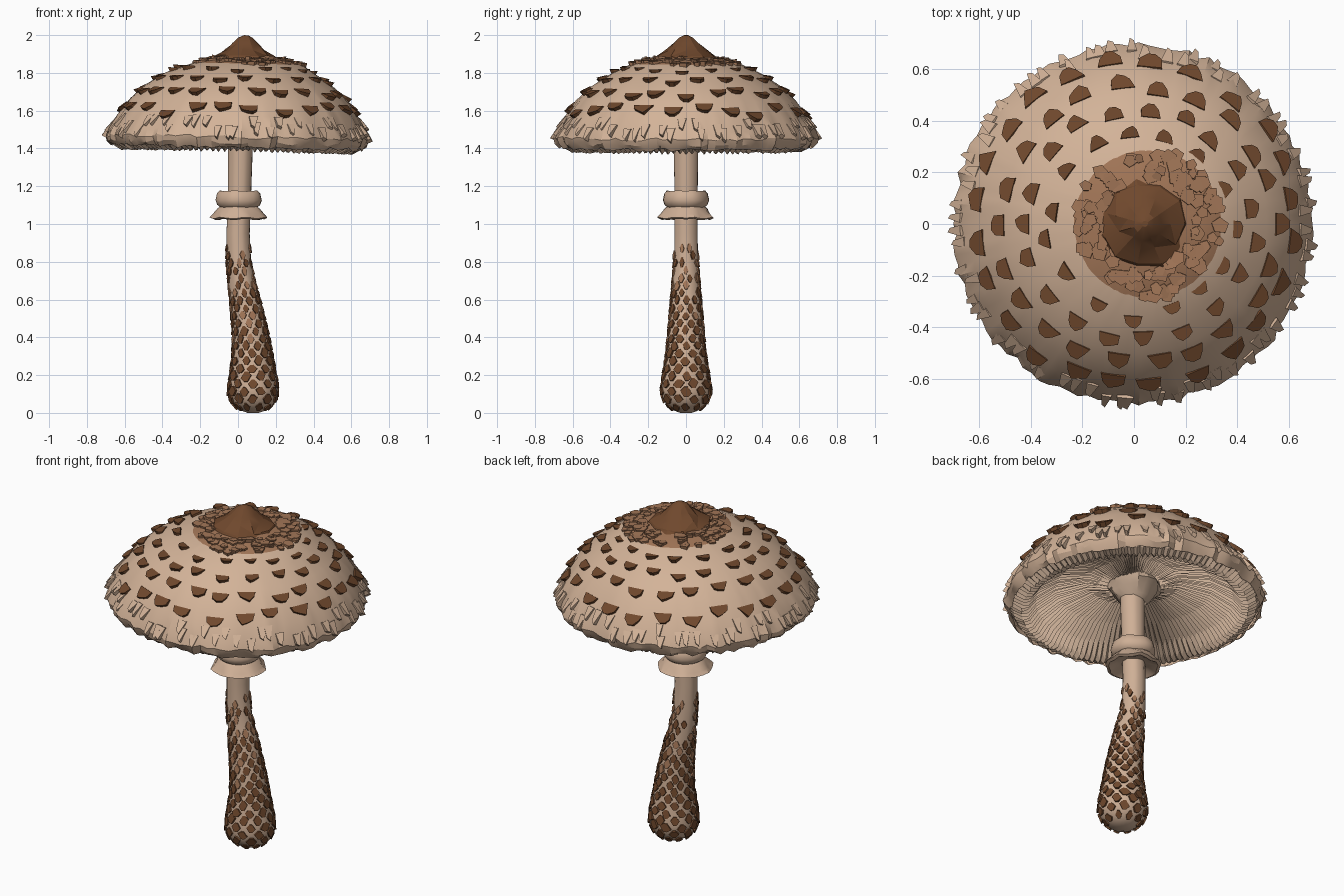
import bpy, bmesh, math, random
from mathutils import Matrix, Vector

random.seed(7)
TAU = 2 * math.pi
if "Cube" in bpy.data.objects:
    bpy.data.objects.remove(bpy.data.objects["Cube"], do_unlink=True)


def material(name, rgb):
    m = bpy.data.materials.new(name)
    m.use_nodes = True
    m.diffuse_color = (*rgb, 1)
    bsdf = m.node_tree.nodes["Principled BSDF"]
    bsdf.inputs["Base Color"].default_value = (*rgb, 1)
    bsdf.inputs["Roughness"].default_value = 0.9
    return m


TAN = material("cap tan", (0.65, 0.45, 0.315))
STEM = material("stem tan", (0.62, 0.43, 0.305))
GILL = material("gill beige", (0.60, 0.43, 0.31))
PATCH = material("patch brown", (0.36, 0.18, 0.095))
DARK = material("scale brown", (0.16, 0.065, 0.026))

# Lean and tilt shared by every part of the cap
LEAN = Matrix.Identity(4)
LEAN[0][2] = 0.04
CAP = (Matrix.Translation((0, 0, 1.5)) @ Matrix.Rotation(math.radians(1.2), 4, "Y")
       @ LEAN @ Matrix.Translation((0, 0, -1.5)))


def finish(name, bm, mats, angle=None, matrix=None):
    bmesh.ops.recalc_face_normals(bm, faces=bm.faces)
    if matrix:
        bm.transform(matrix)
    mesh = bpy.data.meshes.new(name)
    bm.to_mesh(mesh)
    bm.free()
    for m in mats:
        mesh.materials.append(m)
    ob = bpy.data.objects.new(name, mesh)
    bpy.context.collection.objects.link(ob)
    if angle:
        bpy.ops.object.select_all(action="DESELECT")
        ob.select_set(True)
        bpy.context.view_layer.objects.active = ob
        bpy.ops.object.shade_smooth_by_angle(angle=math.radians(angle))
    return ob


def lathe(profile, n, move, cap_start=False, cap_end=False):
    """Revolve (r, z) points; move(row, column, r, z) returns r, z and a sideways offset."""
    bm = bmesh.new()
    rows = []
    for i, (r, z) in enumerate(profile):
        row = []
        for j in range(n):
            rr, zz, cx = move(i, j, r, z)
            a = TAU * j / n
            row.append(bm.verts.new((cx + rr * math.cos(a), rr * math.sin(a), zz)))
        rows.append(row)
    for a, b in zip(rows, rows[1:]):
        for j in range(n):
            k = (j + 1) % n
            bm.faces.new((a[j], a[k], b[k], b[j]))
    if cap_start:
        bm.faces.new(rows[0])
    if cap_end:
        bm.faces.new(rows[-1])
    return bm


def lerp_table(table, t):
    """Interpolate rows of a table keyed by rising first column."""
    for a, b in zip(table, table[1:]):
        if t <= b[0]:
            break
    f = (t - a[0]) / (b[0] - a[0])
    return [p + (q - p) * f for p, q in zip(a, b)]


def flake(bm, origin, down, normal, outline, lift, mat=0, rise=0.004):
    """Shingle: outline is (side, down) points; the lower end is lifted off the surface."""
    side = normal.cross(down)
    lo = min(p[1] for p in outline)
    hi = max(p[1] for p in outline)
    base, top = [], []
    for u, v in outline:
        p = origin + side * u + down * v
        h = rise + lift * (v - lo) / (hi - lo)
        base.append(bm.verts.new(p - normal * 0.012))
        top.append(bm.verts.new(p + normal * h))
    faces = [bm.faces.new(top), bm.faces.new(base[::-1])]
    n = len(top)
    for i in range(n):
        k = (i + 1) % n
        faces.append(bm.faces.new((base[i], base[k], top[k], top[i])))
    for f in faces:
        f.material_index = mat


def rough(v):
    return v * random.uniform(0.85, 1.15)


# Cap skin, wrinkled into radial folds towards the rim
SKIN = [(0.02, 1.895), (0.1, 1.89), (0.2, 1.873), (0.285, 1.85), (0.4, 1.795), (0.5, 1.73),
        (0.58, 1.655), (0.64, 1.57), (0.682, 1.5), (0.697, 1.46), (0.688, 1.43), (0.665, 1.405)]
RIM = SKIN[:10]
COLUMNS = 110
PATCH_SHIFT = 0.032
folds = [random.uniform(-1, 1) for _ in range(COLUMNS)]


def skin_move(i, j, r, z):
    r += folds[j] * (0, 0, 0, 0, 0, 0.001, 0.003, 0.006, 0.01, 0.012, 0.014, 0.01)[i]
    r += random.uniform(-0.002, 0.002)
    if i > 8:
        z += random.uniform(-0.01, 0.01)
    return r, z, PATCH_SHIFT if i < 4 else 0


bm = lathe(SKIN, COLUMNS, skin_move, cap_start=True)
for f in bm.faces:
    c = f.calc_center_median()
    f.material_index = int(math.hypot(c.x - PATCH_SHIFT, c.y) < 0.285)
finish("cap_skin", bm, [TAN, PATCH], 24, CAP)


def on_cap(r, a):
    """Point, downhill direction and normal on the cap."""
    z0, z1 = lerp_table(RIM, r - 0.01)[1], lerp_table(RIM, r + 0.01)[1]
    radial = Vector((math.cos(a), math.sin(a), 0))
    down = (radial * 0.02 + Vector((0, 0, z1 - z0))).normalized()
    normal = Vector((-down.z * radial.x, -down.z * radial.y, math.hypot(down.x, down.y)))
    return radial * r + Vector((0, 0, (z0 + z1) / 2)), down, normal


# Half-moon scales in staggered rings
bm = bmesh.new()
for row, (r, count, w, h) in enumerate([(0.36, 15, 0.036, 0.04), (0.445, 19, 0.04, 0.048),
                                        (0.538, 22, 0.046, 0.054), (0.62, 24, 0.049, 0.058)]):
    for j in range(count):
        a = TAU * (j + 0.5 * (row % 2) + random.uniform(-0.17, 0.17)) / count
        p, down, normal = on_cap(r + random.uniform(-0.02, 0.02), a)
        arc = [(rough(w) * math.cos(t * math.pi / 5), rough(h) * math.sin(t * math.pi / 5) - h / 2)
               for t in range(6)]
        flake(bm, p, down, normal, arc, 0.02)
finish("cap_scales", bm, [DARK], matrix=CAP)

# Crumbled chips around the centre
bm = bmesh.new()
for j in range(115):
    p, down, normal = on_cap(random.uniform(0.17, 0.285), random.uniform(0, TAU))
    p.x += PATCH_SHIFT
    s = random.uniform(0.018, 0.034)
    ring = [(rough(s) * math.cos(t * TAU / 5), rough(s) * math.sin(t * TAU / 5)) for t in range(5)]
    flake(bm, p, down, normal, ring, random.uniform(0.005, 0.018))
finish("crown_chips", bm, [PATCH], matrix=CAP)

# Torn shreds hanging along the rim
bm = bmesh.new()
for j in range(70):
    p, down, normal = on_cap(random.choice((0.655, 0.675, 0.684)), TAU * (j + random.random()) / 70)
    w, h = rough(0.022), rough(0.03)
    flake(bm, p, down, normal, [(w, -h), (-w, -h), (-w * 0.6, h), (w * 0.2, h * 1.5)], 0.014)
finish("rim_shreds", bm, [TAN], matrix=CAP)

# Pointed crown
CROWN = [(0.18, 1.868), (0.158, 1.892), (0.108, 1.922), (0.07, 1.957), (0.04, 1.986), (0.012, 2.0)]
bm = lathe(CROWN, 11, lambda i, j, r, z: (r * random.uniform(0.92, 1.08), z, 0.012), cap_end=True)
bmesh.ops.triangulate(bm, faces=bm.faces)
finish("crown", bm, [DARK], 18, CAP)

# Pleated gills: a sloping outer band, then a deep hollow, alternating crest and valley
GILLS = [(0.67, 1.43), (0.655, 1.408), (0.61, 1.383), (0.575, 1.39), (0.53, 1.445),
         (0.42, 1.515), (0.25, 1.555), (0.14, 1.53)]


def gill_move(i, j, r, z):
    depth = (0.006, 0.014, 0.018, 0.035, 0.045, 0.045, 0.03, 0.006)[i]
    return r, z + depth * (j % 2) + random.uniform(-0.005, 0.005), 0


finish("gills", lathe(GILLS, 240, gill_move), [GILL], matrix=CAP)

# Ragged collar where the gills meet the stem
COLLAR = [(0.145, 1.56), (0.14, 1.515), (0.115, 1.49), (0.088, 1.45), (0.06, 1.425)]
finish("gill_collar", lathe(COLLAR, 18, lambda i, j, r, z: (rough(r) if i < 3 else r, z, 0)),
       [GILL], 30, CAP)

# Stem: height, sideways offset, radius
AXIS = [(0.0, 0.08, 0.03), (0.012, 0.08, 0.065), (0.04, 0.08, 0.104), (0.08, 0.08, 0.127),
        (0.12, 0.08, 0.134), (0.18, 0.08, 0.126), (0.3, 0.077, 0.107), (0.4, 0.069, 0.097),
        (0.5, 0.054, 0.088), (0.6, 0.037, 0.08), (0.7, 0.018, 0.071), (0.8, 0.004, 0.065),
        (0.95, 0.0, 0.062), (1.2, 0.008, 0.063), (1.4, 0.012, 0.066), (1.56, 0.012, 0.07)]


def stem_move(i, j, r, z):
    return r * (1 + 0.025 * math.sin(j * 2.4)), z, AXIS[i][1]


bm = lathe([(r, z) for z, x, r in AXIS], 20, stem_move, True, True)
finish("stem", bm, [STEM], 35)


def on_stem(z, a):
    _, x, r = lerp_table(AXIS, z)
    lower, upper = lerp_table(AXIS, max(z - 0.015, 0.001)), lerp_table(AXIS, z + 0.015)
    radial = Vector((math.cos(a), math.sin(a), 0))
    p = Vector((x, 0, z)) + radial * r
    up = (Vector((upper[1] - lower[1], 0, upper[0] - lower[0]))
          + radial * (upper[2] - lower[2])).normalized()
    return p, -up, (radial - up * radial.dot(up)).normalized(), r


# Lattice of diamond scales, thinning out towards the top
bm = bmesh.new()
z, row = 0.035, 0
while z < 0.9:
    for j in range(10):
        if random.random() < (z - 0.55) * 1.7:
            continue
        a = TAU * (j + 0.5 * (row % 2) + random.uniform(-0.07, 0.07)) / 10
        p, down, normal, r = on_stem(z + random.uniform(-0.004, 0.004), a)
        w = rough(r * 0.215)
        h = rough(0.024)
        tilt = random.uniform(-0.3, 0.3) * w
        diamond = [(w, tilt), (w * 0.35, h), (-w * 0.35, h), (-w, -tilt), (-w * 0.3, -h), (w * 0.3, -h)]
        flake(bm, p, down, normal, diamond, 0.005, int(random.random() < z - 0.25), 0.003)
    z += 0.04
    row += 1
finish("stem_scales", bm, [DARK, PATCH])

# Double ring with a flared skirt
RING = [(0.055, 1.172), (0.1, 1.175), (0.113, 1.16), (0.121, 1.125), (0.112, 1.1), (0.1, 1.09),
        (0.113, 1.078), (0.132, 1.05), (0.149, 1.032), (0.132, 1.024), (0.09, 1.045), (0.055, 1.05)]


def ring_move(i, j, r, z):
    wave = 0.007 * math.sin(j * 1.9) if i in (7, 8, 9) else 0.003 * math.sin(j * 1.3)
    return r + wave, z + wave * 0.6, 0.005


finish("stem_ring", lathe(RING, 22, ring_move), [STEM], 35)
